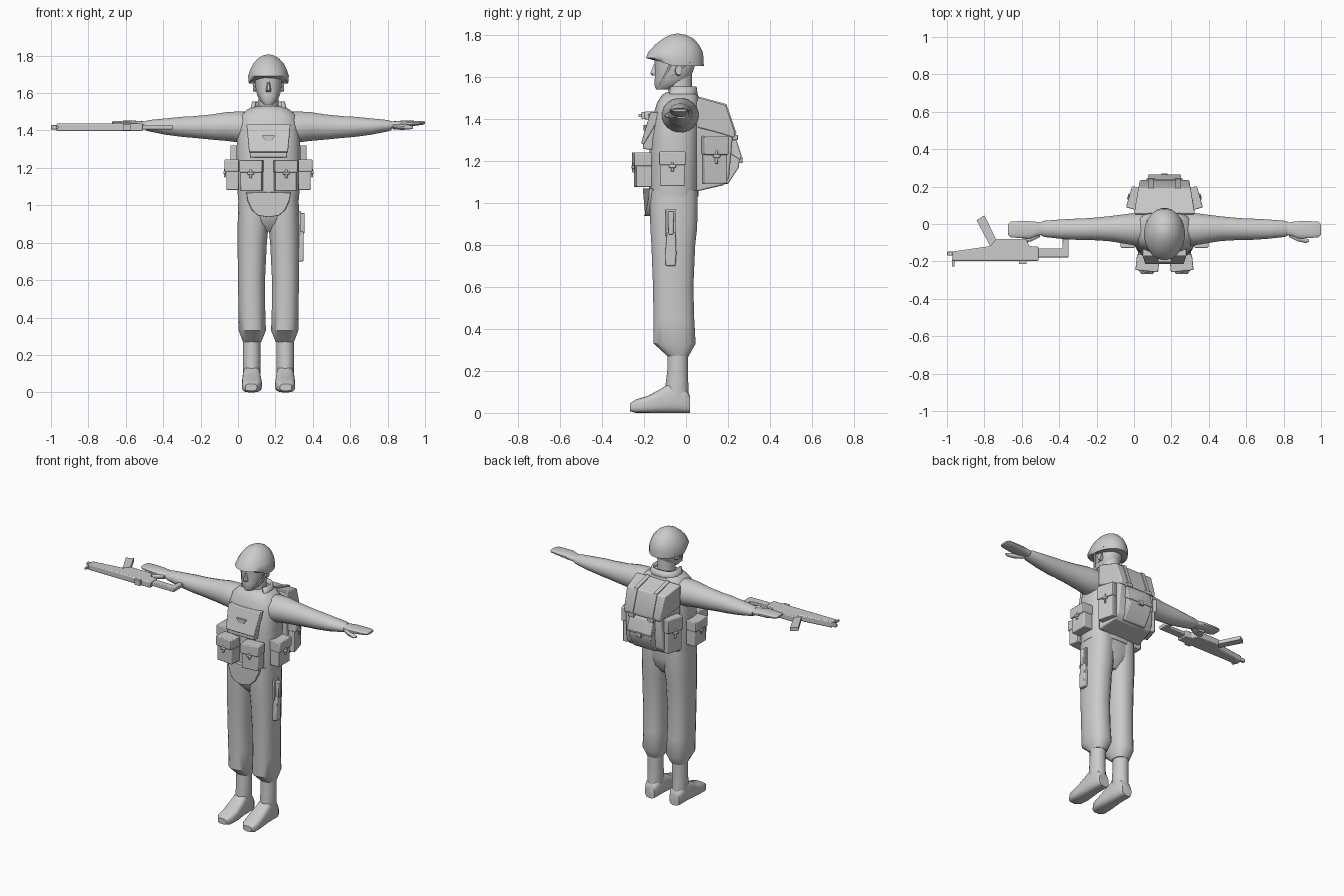
import bpy, bmesh, math
from mathutils import Matrix, Vector

CX = 0.163  # body centre line


def finish(name, bm, mirror=False, bevel=0, cx=CX, angle=40):
    bmesh.ops.recalc_face_normals(bm, faces=bm.faces)
    me = bpy.data.meshes.new(name)
    bm.to_mesh(me)
    bm.free()
    ob = bpy.data.objects.new(name, me)
    ob.location.x = cx
    bpy.context.collection.objects.link(ob)
    bpy.ops.object.select_all(action='DESELECT')
    ob.select_set(True)
    bpy.context.view_layer.objects.active = ob
    bpy.ops.object.shade_smooth_by_angle(angle=math.radians(angle))
    if bevel:
        m = ob.modifiers.new("bevel", 'BEVEL')
        m.width, m.segments = bevel, 2
    if mirror:
        m = ob.modifiers.new("mirror", 'MIRROR')
        m.use_mirror_merge = False
    return ob


def place(axis, t, a, b):
    return {'x': (t, a, b), 'y': (a, t, b), 'z': (a, b, t)}[axis]


def loft(name, axis, rings, n=20, p=2.0, caps=True, tweak=None, **kw):
    """Skin superellipse rings (t, a0, a1, b0, b1) along an axis."""
    bm = bmesh.new()
    loops = []
    for t, a0, a1, b0, b1 in rings:
        loop = []
        for i in range(n):
            w = 2 * math.pi * (i + 0.5) / n
            c, s = math.cos(w), math.sin(w)
            a = (a0 + a1) / 2 + (a1 - a0) / 2 * math.copysign(abs(c) ** (2 / p), c)
            b = (b0 + b1) / 2 + (b1 - b0) / 2 * math.copysign(abs(s) ** (2 / p), s)
            loop.append(bm.verts.new(place(axis, t, a, b)))
        loops.append(loop)
    for l0, l1 in zip(loops, loops[1:]):
        for i in range(n):
            j = (i + 1) % n
            bm.faces.new((l0[i], l0[j], l1[j], l1[i]))
    if caps:
        bm.faces.new(loops[0])
        bm.faces.new(loops[-1])
    if tweak:
        tweak(bm)
    return finish(name, bm, **kw)


def prism(name, axis, pts, t0, t1, tweak=None, **kw):
    bm = bmesh.new()
    v0 = [bm.verts.new(place(axis, t0, *q)) for q in pts]
    v1 = [bm.verts.new(place(axis, t1, *q)) for q in pts]
    bm.faces.new(v0)
    bm.faces.new(v1)
    for i in range(len(pts)):
        j = (i + 1) % len(pts)
        bm.faces.new((v0[i], v0[j], v1[j], v1[i]))
    if tweak:
        tweak(bm)
    return finish(name, bm, **kw)


def pouch(name, center, size, yaw=0, mirror=False):
    """Pouch facing local -y: body, closing flap, strap and buckle."""
    w, d, h = size
    bm = bmesh.new()
    parts = [((0, 0, 0), (w, d, h)),
             ((0, -0.005, h * .31), (w * 1.06, d + .01, h * .4)),
             ((0, -d / 2 - .008, h * .06), (.014, .012, h * .28)),
             ((0, -d / 2 - .01, h * .08), (.034, .014, .016))]
    for c, s in parts:
        bmesh.ops.create_cube(bm, size=1, matrix=Matrix.Translation(c) @ Matrix.Diagonal((*s, 1)))
    bmesh.ops.transform(bm, verts=bm.verts, matrix=Matrix.Translation(center) @ Matrix.Rotation(math.radians(yaw), 4, 'Z'))
    return finish(name, bm, mirror=mirror, bevel=.005)


# Trousers
loft("trouser_leg", 'z', [(.27, .038, .137, -.088, .013), (.33, .013, .16, -.155, .047),
     (.45, .017, .161, -.156, .04), (.6, .018, .164, -.158, .036), (.8, .008, .166, -.166, .045),
     (.88, 0, .166, -.171, .054), (1.0, -.005, .163, -.174, .057), (1.06, -.005, .16, -.172, .057)],
     p=2.4, mirror=True)
loft("trouser_seat", 'z', [(.86, -.03, .03, -.12, .01), (.91, -.1, .1, -.165, .045),
     (.97, -.155, .155, -.174, .056), (1.06, -.16, .16, -.174, .057)], p=2.6)

# Boots
loft("boot_shaft", 'z', [(.3, .042, .138, -.088, .012), (.2, .042, .138, -.09, .01),
     (.12, .042, .138, -.1, .012), (.04, .045, .135, -.1, .018)], mirror=True)
loft("boot_foot", 'y', [(.02, .055, .125, 0, .08), (0, .045, .135, 0, .11), (-.08, .042, .138, 0, .14),
     (-.12, .039, .14, 0, .115), (-.18, .035, .143, 0, .082), (-.24, .042, .142, 0, .064),
     (-.268, .062, .124, .008, .045)], p=3.2, mirror=True)

# Vest and collar
loft("vest", 'z', [(1.03, -.164, .164, -.178, .06), (1.15, -.17, .17, -.177, .066),
     (1.3, -.172, .172, -.172, .07), (1.42, -.165, .165, -.157, .07), (1.48, -.15, .15, -.138, .066),
     (1.515, -.11, .11, -.115, .058), (1.53, -.06, .06, -.09, .035)], n=24, p=2.7)


def open_front(bm):
    bmesh.ops.delete(bm, geom=[f for f in bm.faces if f.calc_center_median().y < -.08], context='FACES')


collar = loft("collar", 'z', [(1.49, -.105, .105, -.118, .06), (1.555, -.088, .088, -.103, .052)],
              n=16, p=2.5, caps=False, tweak=open_front)
collar.modifiers.new("thickness", 'SOLIDIFY').thickness = .012

# Groin flap, curved around the hips
def curve_back(bm):
    for v in bm.verts:
        v.co.y += 2.0 * v.co.x ** 2


prism("groin_flap", 'y', [(-.12, 1.07), (-.115, 1.03), (-.09, .975), (-.055, .945), (0, .937),
      (.055, .945), (.09, .975), (.115, 1.03), (.12, 1.07), (0, 1.07)], -.202, -.17, tweak=curve_back, bevel=.004)

# Arms and hands
loft("sleeve", 'x', [(.1, -.115, .06, 1.335, 1.5), (.16, -.115, .06, 1.335, 1.502),
     (.22, -.105, .052, 1.343, 1.5), (.3, -.092, .042, 1.35, 1.487), (.4, -.086, .032, 1.36, 1.477),
     (.46, -.086, .03, 1.365, 1.474), (.55, -.08, .025, 1.377, 1.465), (.64, -.07, .018, 1.395, 1.456),
     (.658, -.064, .013, 1.402, 1.45)], mirror=True)
loft("hand", 'x', [(.64, -.056, .005, 1.408, 1.447), (.68, -.064, .012, 1.413, 1.45),
     (.72, -.078, .016, 1.417, 1.453), (.78, -.076, .016, 1.425, 1.452),
     (.822, -.072, .013, 1.43, 1.451), (.837, -.058, 0, 1.435, 1.447)], n=14, p=2.6, mirror=True)
loft("thumb", 'x', [(.665, -.07, -.03, 1.407, 1.435), (.71, -.093, -.055, 1.403, 1.432),
     (.755, -.102, -.075, 1.405, 1.428), (.772, -.097, -.082, 1.41, 1.423)], n=10, mirror=True)

# Head
loft("neck", 'z', [(1.48, -.06, .06, -.09, .035), (1.53, -.053, .053, -.085, .03), (1.62, -.055, .055, -.09, .03)])
loft("head", 'z', [(1.54, -.026, .026, -.142, -.08), (1.558, -.046, .046, -.15, -.03),
     (1.59, -.062, .062, -.15, .02), (1.63, -.07, .07, -.147, .035), (1.66, -.073, .073, -.15, .045),
     (1.73, -.075, .075, -.15, .05)], p=2.3)
loft("nose", 'z', [(1.607, -.014, .014, -.16, -.13), (1.616, -.015, .015, -.172, -.13),
     (1.66, -.007, .007, -.155, -.13)], n=8)
loft("ear", 'x', [(.062, -.055, -.02, 1.605, 1.655), (.083, -.05, -.018, 1.61, 1.655)], n=10, mirror=True)


# Helmet, rim raised at the front
def raise_rim(bm):
    for v in bm.verts:
        if v.co.z < 1.67 and v.co.y < -.06:
            v.co.z += .035 * min(1, (-v.co.y - .06) / .1)


loft("helmet", 'z', [(1.652, -.106, .106, -.178, .086), (1.692, -.11, .11, -.193, .085),
     (1.722, -.1, .1, -.178, .08), (1.757, -.083, .083, -.145, .061), (1.785, -.057, .057, -.108, .033),
     (1.801, -.03, .03, -.075, 0), (1.807, -.006, .006, -.045, -.035)], n=24, tweak=raise_rim, angle=50)

# Chin straps as thin ribbons
for name, pts in (("chin_strap", [(-.075, 1.67), (-.06, 1.67), (-.115, 1.56), (-.13, 1.56)]),
                  ("rear_strap", [(.01, 1.67), (.022, 1.67), (-.115, 1.56), (-.13, 1.56)])):
    def lean(bm):
        for v in bm.verts:
            if v.co.z < 1.6:
                v.co.x -= .05
    prism(name, 'x', pts, .088, .095, tweak=lean, mirror=True)

# Vest pouches
pouch("front_pouch", (.09, -.205, 1.158), (.115, .075, .163), 6, True)
pouch("side_pouch", (.192, -.065, 1.162), (.118, .065, .163), 90, True)


def narrow_low(bm):
    for v in bm.verts:
        v.co.x *= .86 + (v.co.z - 1.25) * .8


prism("chest_pouch", 'x', [(-.13, 1.425), (-.165, 1.425), (-.206, 1.29), (-.204, 1.257), (-.13, 1.252)],
      -.113, .113, tweak=narrow_low, bevel=.005)
prism("chest_flap", 'x', [(-.13, 1.433), (-.17, 1.433), (-.214, 1.285), (-.2, 1.28), (-.13, 1.4)],
      -.117, .117, tweak=narrow_low, bevel=.004)
prism("chest_buckle", 'y', [(-.035, 1.372), (.035, 1.372), (.018, 1.345), (-.018, 1.345)], -.202, -.18)


# Backpack, narrowing to the rear
def narrow_rear(bm):
    for v in bm.verts:
        v.co.x *= 1 - max(0, v.co.y - .06) * 1.1


prism("pack_body", 'x', [(.05, 1.055), (.18, 1.085), (.205, 1.12), (.222, 1.31), (.18, 1.455), (.05, 1.49)],
      -.158, .158, tweak=narrow_rear, bevel=.008)
prism("pack_lid", 'x', [(.055, 1.502), (.19, 1.466), (.234, 1.335), (.23, 1.31), (.17, 1.33), (.055, 1.36)],
      -.163, .163, tweak=narrow_rear, bevel=.006)
prism("pack_strap", 'x', [(.06, 1.507), (.193, 1.471), (.24, 1.335), (.232, 1.27), (.2, 1.27), (.2, 1.33), (.06, 1.49)],
      .06, .085, mirror=True)
prism("pack_buckle", 'y', [(.05, 1.3), (.095, 1.3), (.095, 1.325), (.05, 1.325)], .22, .247, mirror=True, bevel=.003)
pouch("pack_side_pouch", (.15, .135, 1.205), (.112, .062, .225), 106, True)
prism("pack_rear_pouch", 'x', [(.19, 1.305), (.235, 1.3), (.257, 1.225), (.252, 1.17), (.2, 1.09), (.18, 1.09)],
      -.083, .083, bevel=.006)
prism("pack_rear_flap", 'x', [(.19, 1.312), (.238, 1.307), (.265, 1.225), (.258, 1.205), (.19, 1.25)],
      -.088, .088, bevel=.004)
prism("pack_rear_buckle", 'y', [(-.018, 1.19), (.018, 1.19), (.018, 1.22), (-.018, 1.22)], .24, .269, bevel=.003)

# Knife and sheath on the thigh
prism("knife_sheath", 'x', [(-.097, .7), (-.05, .7), (-.046, .76), (-.05, .86), (-.09, .86), (-.099, .76)],
      .155, .188, bevel=.006)
prism("knife_handle", 'x', [(-.084, .85), (-.06, .85), (-.057, .96), (-.087, .96)], .155, .193, bevel=.005)
prism("knife_loop", 'x', [(-.097, .84), (-.047, .84), (-.047, .97), (-.097, .97)], .15, .175, bevel=.003)

# Rifle, lying on its side (world coordinates)
for name, pts, z0, z1, bev in (
    ("rifle_body", [(-.97, -.197), (-.51, -.197), (-.51, -.122), (-.56, -.118), (-.575, -.08),
                    (-.735, -.08), (-.765, -.118), (-.97, -.147)], 1.397, 1.437, .006),
    ("rifle_muzzle", [(-1, -.168), (-.96, -.168), (-.96, -.148), (-1, -.148)], 1.405, 1.428, .004),
    ("rifle_front_sight", [(-.973, -.226), (-.96, -.226), (-.96, -.19), (-.973, -.19)], 1.411, 1.423, 0),
    ("rifle_rear_sight", [(-.615, -.213), (-.575, -.213), (-.575, -.19), (-.615, -.19)], 1.4, 1.434, 0),
    ("rifle_magazine", [(-.842, .02), (-.8, .046), (-.735, -.085), (-.768, -.12)], 1.405, 1.429, 0),
    ("rifle_grip", [(-.6, -.085), (-.555, -.085), (-.535, -.03), (-.58, -.03)], 1.402, 1.43, 0),
    ("rifle_stock", [(-.52, -.13), (-.383, -.13), (-.383, -.08), (-.349, -.08), (-.349, -.178),
                     (-.52, -.178)], 1.405, 1.429, .004)):
    prism(name, 'z', pts, z0, z1, bevel=bev, cx=0)
